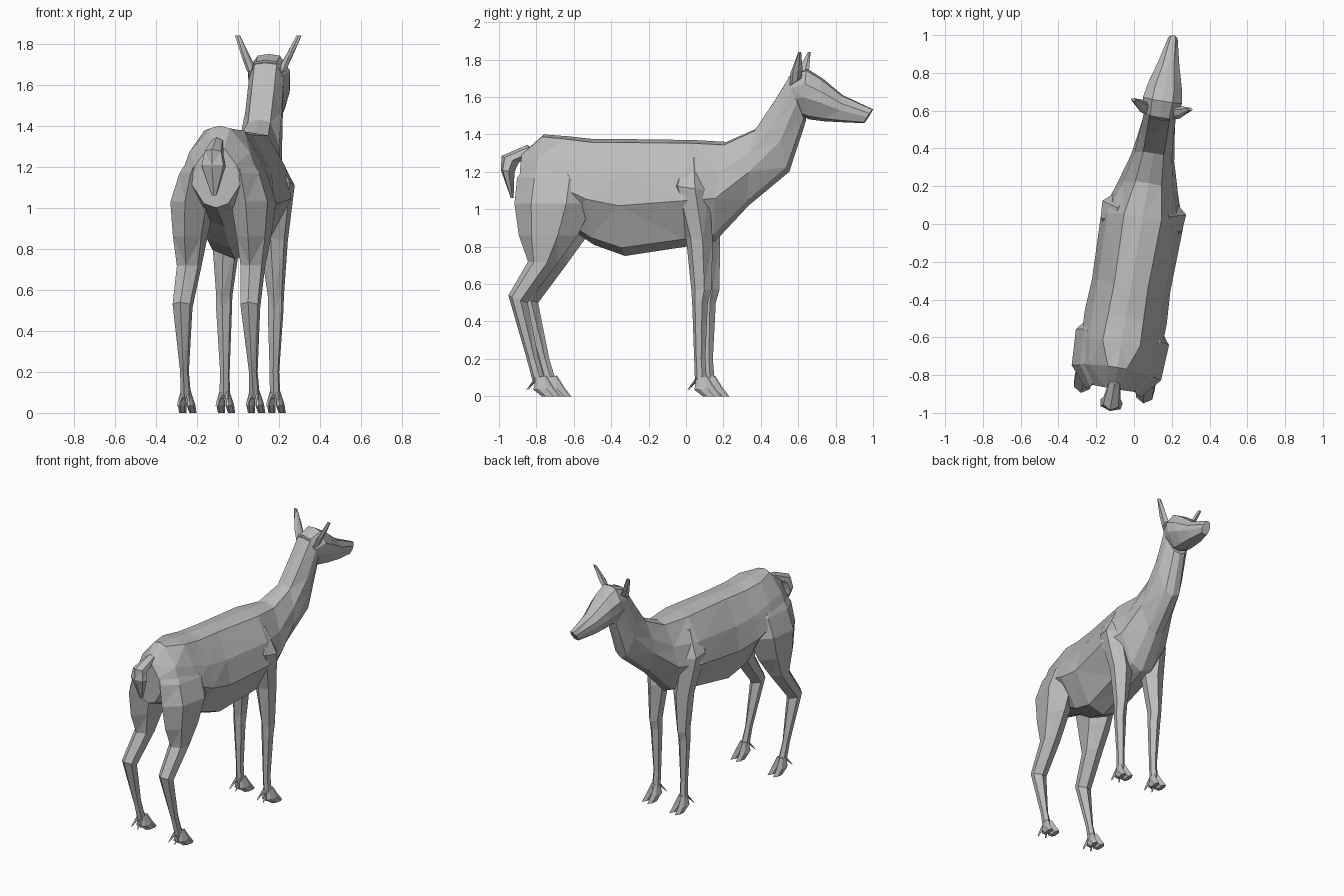
import bpy, bmesh
from math import radians
from mathutils import Matrix, Vector

cube = bpy.data.objects.get("Cube")
if cube:
    bpy.data.objects.remove(cube)

# One plain grey for the whole animal
grey = bpy.data.materials.new("plain_grey")
grey.use_nodes = True
colour = (0.5, 0.5, 0.5, 1)
grey.diffuse_color = colour
grey.node_tree.nodes["Principled BSDF"].inputs["Base Color"].default_value = colour

# The animal stands turned slightly towards +x
HEADING = Matrix.Translation((0.04, 0, 0)) @ Matrix.Rotation(radians(-9.6), 4, "Z")


def loft(name, rings):
    """Skin a list of point rings with flat, capped, triangulated faces."""
    bm = bmesh.new()
    loops = [[bm.verts.new(p) for p in ring] for ring in rings]
    count = len(loops[0])
    for a, b in zip(loops, loops[1:]):
        for i in range(count):
            j = (i + 1) % count
            bm.faces.new((a[i], a[j], b[j], b[i]))
    bm.faces.new(loops[0])
    bm.faces.new(loops[-1])
    bmesh.ops.recalc_face_normals(bm, faces=bm.faces)
    bmesh.ops.triangulate(bm, faces=bm.faces)
    bm.transform(HEADING)
    mesh = bpy.data.meshes.new(name)
    bm.to_mesh(mesh)
    bm.free()
    mesh.materials.append(grey)
    obj = bpy.data.objects.new(name, mesh)
    bpy.context.collection.objects.link(obj)


def trunk_ring(yt, zt, yb, zb, *widths):
    """Symmetric ring between a top and a bottom point, with four half widths."""
    top, bottom = Vector((0, yt, zt)), Vector((0, yb, zb))
    levels = (0.03, 0.3, 0.57, 0.93)
    right = [top.lerp(bottom, t) - Vector((w, 0, 0)) for t, w in zip(levels, widths)]
    left = [Vector((-p.x, p.y, p.z)) for p in reversed(right)]
    return [top] + right + [bottom] + left


def limb_ring(side, yf, zf, yb, zb, x_in, x_out):
    """Six-sided ring between a front and a back point."""
    section = ((0, 0.5), (0.3, 1), (0.75, 0.95), (1, 0.5), (0.75, 0.05), (0.3, 0))
    return [(side * (x_in + (x_out - x_in) * u),
             yf + (yb - yf) * t, zf + (zb - zf) * t) for t, u in section]


def limb(name, side, rows):
    loft(name, [limb_ring(side, *row) for row in rows])


# Trunk and neck
loft("body_and_neck", [trunk_ring(*row) for row in (
    (-.885, 1.30, -.88, 1.0, .04, .10, .13, .06),
    (-.77, 1.40, -.80, .97, .05, .15, .19, .08),
    (-.64, 1.39, -.65, .91, .10, .17, .215, .09),
    (-.50, 1.375, -.5, .81, .095, .18, .22, .11),
    (-.33, 1.375, -.33, .75, .09, .18, .21, .11),
    (.04, 1.37, 0, .80, .10, .19, .22, .11),
    (.22, 1.36, .16, .83, .07, .135, .165, .075),
    (.38, 1.43, .34, 1.02, .055, .10, .115, .055),
    (.48, 1.58, .56, 1.2, .055, .09, .09, .05),
    (.57, 1.72, .65, 1.47, .055, .085, .08, .04),
)])

# Head tapering to the muzzle
loft("head", [trunk_ring(*row) for row in (
    (.56, 1.71, .63, 1.5, .05, .085, .08, .04),
    (.66, 1.75, .67, 1.48, .055, .105, .10, .045),
    (.74, 1.70, .75, 1.47, .05, .09, .09, .045),
    (.85, 1.61, .85, 1.465, .03, .06, .06, .04),
    (1.013, 1.535, .965, 1.46, .012, .025, .028, .02),
)])

# Tail bending down behind the rump
limb("tail", 1, (
    (-.82, 1.29, -.86, 1.345, -.03, .03),
    (-.905, 1.25, -1.0, 1.285, -.045, .045),
    (-.93, 1.2, -1.004, 1.21, -.06, .06),
    (-.935, 1.06, -.95, 1.06, -.012, .012),
))

HIND_LEG = (
    (-.62, 1.29, -.80, 1.29, .05, .13),
    (-.47, 1.16, -.895, 1.17, .04, .205),
    (-.48, 1.03, -.905, 1.03, .05, .25),
    (-.56, .86, -.88, .86, .08, .235),
    (-.67, .71, -.83, .72, .10, .215),
    (-.83, .5, -.935, .54, .12, .215),
    (-.77, .2, -.835, .2, .15, .19),
    (-.73, .07, -.80, .07, .145, .195),
)
FRONT_LEG = (
    (.10, 1.28, -.02, 1.28, .08, .14),
    (.15, 1.1, -.06, 1.13, .08, .225),
    (.165, .83, .02, .85, .05, .185),
    (.16, .57, .05, .57, .09, .165),
    (.14, .5, .055, .5, .09, .165),
    (.125, .2, .065, .2, .10, .145),
    (.135, .07, .07, .07, .10, .15),
)
EAR = (
    (.64, 1.70, .575, 1.66, .06, .10),
    (.65, 1.75, .585, 1.73, .09, .125),
    (.65, 1.84, .635, 1.84, .14, .165),
)


def foot(name, side, x, y):
    """Cloven hoof of two splayed toes, each with a small dewclaw behind."""
    for part, out in (("inner", -1), ("outer", 1)):
        near, far = x + out * .004, x + out * .022
        limb(f"{name}_{part}_toe", side, (
            (y + .035, .11, y - .02, .10, near, far),
            (y + .075, .045, y - .03, .035, near, x + out * .04),
            (y + .11, 0, y + .015, 0, near + out * .006, x + out * .04)))
        limb(f"{name}_{part}_dewclaw", side, (
            (y - .01, .12, y - .03, .07, near, far),
            (y - .055, .05, y - .07, .03, far, far + out * .01)))


# Legs, feet and ears on both sides
for word, side in (("left", 1), ("right", -1)):
    limb(f"{word}_hind_leg", side, HIND_LEG)
    limb(f"{word}_front_leg", side, FRONT_LEG)
    foot(f"{word}_hind_foot", side, .17, -.765)
    foot(f"{word}_front_foot", side, .125, .1)
    limb(f"{word}_ear", side, EAR)
